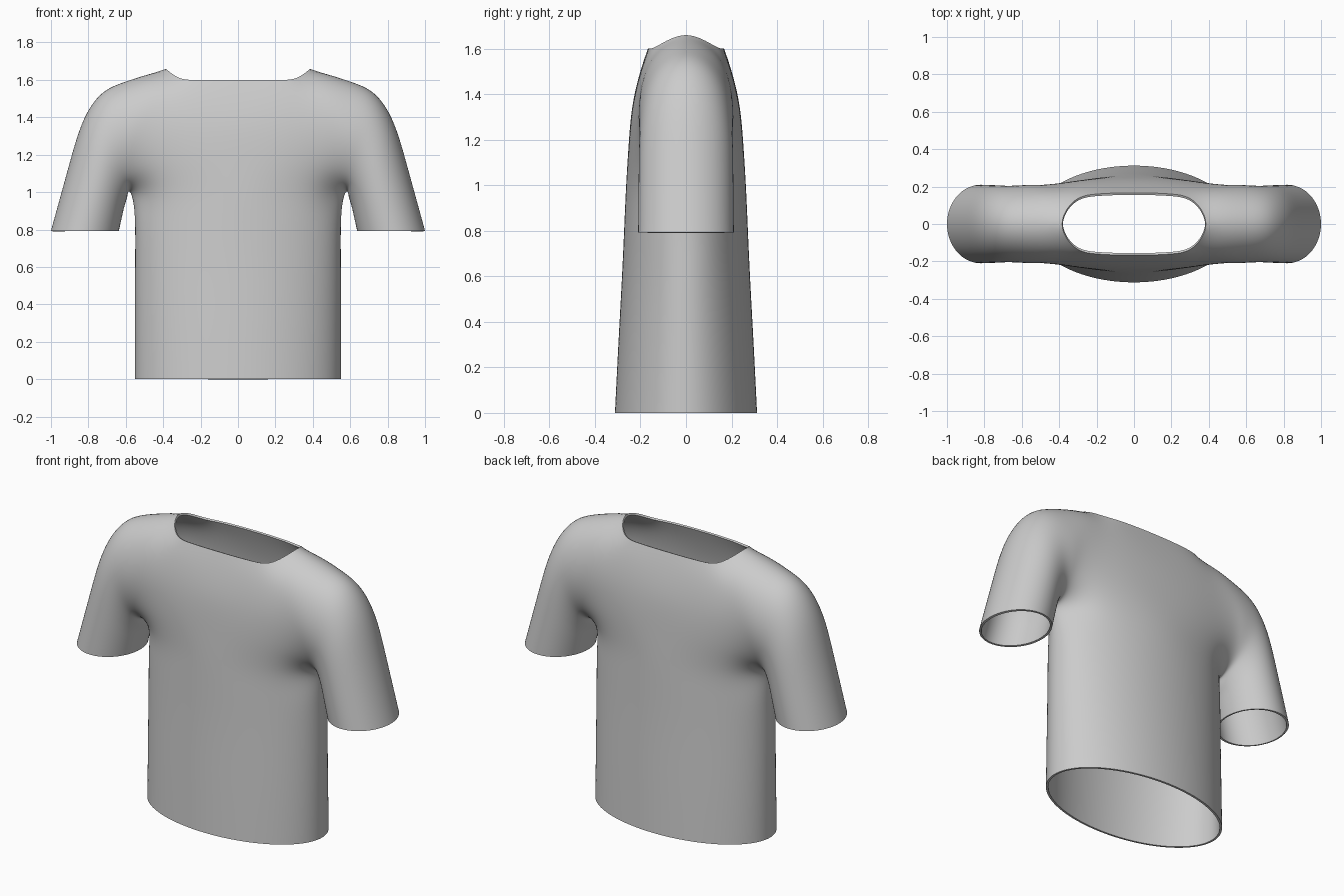
import bpy, math
from mathutils import Vector

cube = bpy.data.objects.get("Cube")
if cube:
    bpy.data.objects.remove(cube)

fabric = bpy.data.materials.new("grey_fabric")
fabric.use_nodes = True
GREY = (0.6, 0.6, 0.6, 1)
fabric.diffuse_color = GREY
fabric.node_tree.nodes["Principled BSDF"].inputs["Base Color"].default_value = GREY

COLS, ROWS = 4, 4          # chest panel size; the sleeve joins at the last column
points = {}                # (column, row) -> point on one quarter of the shirt

# Torso: half-width ellipses (height, depth) rising from the hem
for row, (z, depth) in enumerate([(0, .312), (.3, .297), (.6, .281), (.84, .27)], -4):
    for col in range(COLS + 1):
        a = col / COLS * math.pi / 2
        points[col, row] = (.55 * math.sin(a), -depth * math.cos(a), z)

# Chest: one column at a time, from armpit height up to the neck edge
chest = [
    [(0, .263, 1), (0, .252, 1.17), (0, .235, 1.35), (0, .2, 1.5), (0, .167, 1.6)],
    [(.215, .243, 1), (.22, .242, 1.17), (.22, .228, 1.35), (.21, .196, 1.5), (.2, .16, 1.6)],
    [(.395, .19, 1), (.40, .212, 1.15), (.39, .215, 1.34), (.36, .178, 1.51), (.32, .122, 1.613)],
    [(.505, .108, .995), (.515, .175, 1.12), (.51, .208, 1.32), (.47, .158, 1.53), (.385, 0, 1.66)],
]
for col, column in enumerate(chest):
    for row, (x, y, z) in enumerate(column):
        points[col, row] = (x, -y, z)

# Sleeve: half rings between the underarm and the outer shoulder line
sleeve = [
    ((.575, .998), (.6, 1.59), .208),
    ((.592, .975), (.73, 1.525), .204),
    ((.606, .93), (.83, 1.375), .206),
    ((.619, .875), (.907, 1.13), .208),
    ((.637, .793), (1, .793), .21),
]
for col, (inner, outer, depth) in enumerate(sleeve, COLS):
    for row in range(ROWS + 1):
        a = row / ROWS * math.pi
        t = (1 - math.cos(a)) / 2
        x, z = Vector(inner).lerp(Vector(outer), t)
        points[col, row] = (x, -depth * math.sin(a) if 0 < row < ROWS else 0, z)

# Quarter cage
index = {key: i for i, key in enumerate(points)}
faces = []
for c, r in points:
    corners = [(c, r), (c + 1, r), (c + 1, r + 1), (c, r + 1)]
    if all(k in index for k in corners):
        faces.append([index[k] for k in corners])
targets = [Vector(p) for p in points.values()]
cage = bpy.data.meshes.new("shirt")
cage.from_pydata(targets, [], faces)
cage.materials.append(fabric)
shirt = bpy.data.objects.new("shirt", cage)
bpy.context.collection.objects.link(shirt)

mirror = shirt.modifiers.new("both_sides", 'MIRROR')
mirror.use_axis = (True, True, False)
smooth = shirt.modifiers.new("smooth", 'SUBSURF')
smooth.levels = smooth.render_levels = 3

# Relax the cage outward so the smoothed cloth passes through the points
for step in range(6):
    bpy.context.view_layer.update()
    result = shirt.evaluated_get(bpy.context.evaluated_depsgraph_get()).data
    limit = [result.vertices[i].co.copy() for i in range(len(targets))]
    for vert, goal, now in zip(cage.vertices, targets, limit):
        vert.co += (goal - now) * .8
    cage.update()

# Cloth thickness, then bake the modifiers so the rims stay crisp
shell = shirt.modifiers.new("cloth", 'SOLIDIFY')
shell.thickness = .012
shell.offset = -1
bpy.context.view_layer.update()
graph = bpy.context.evaluated_depsgraph_get()
baked = bpy.data.meshes.new_from_object(shirt.evaluated_get(graph))
shirt.modifiers.clear()
shirt.data = baked
bpy.context.view_layer.objects.active = shirt
shirt.select_set(True)
bpy.ops.object.shade_smooth_by_angle(angle=math.radians(40))
